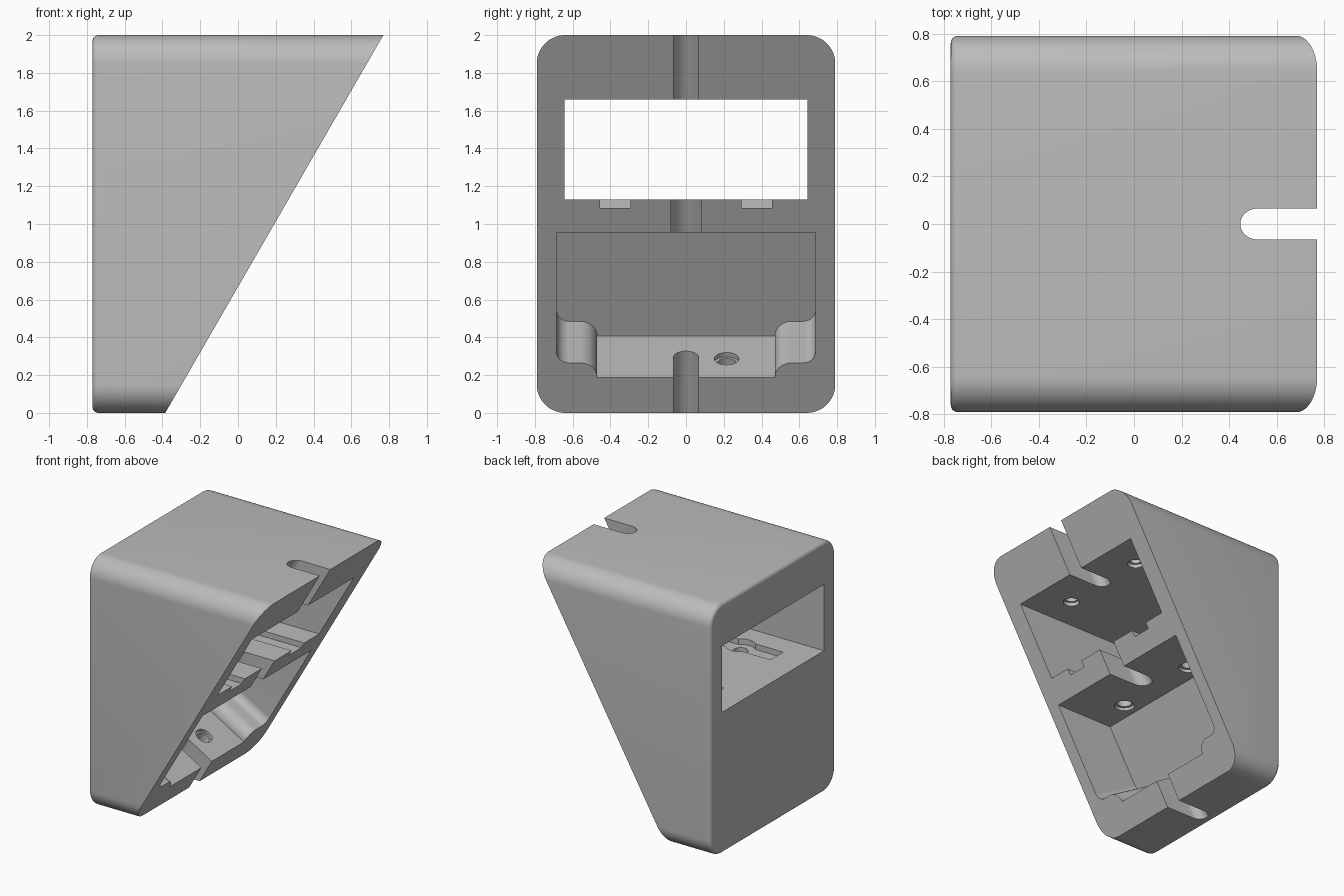
import bpy, bmesh
from math import sin, cos, pi, radians
from mathutils import Matrix, Vector

old = bpy.data.objects.get("Cube")
if old:
    bpy.data.objects.remove(old, do_unlink=True)

grey = bpy.data.materials.new("plain_grey")
grey.use_nodes = True
colour = (0.5, 0.5, 0.5, 1)
grey.diffuse_color = colour
grey.node_tree.nodes["Principled BSDF"].inputs["Base Color"].default_value = colour

# Sloped face: foot of the slope, direction up it, direction into the body
FOOT = Vector((-0.385, 0, 0))
UP = Vector((0.5, 0, cos(radians(30))))
INTO = Vector((-UP.z, 0, UP.x))
SIDE = Vector((0, 1, 0))


def frame(a, b, c, origin):
    m = Matrix((a, b, c)).transposed().to_4x4()
    m.translation = origin
    return m


ALONG = frame(SIDE, INTO, UP, FOOT)      # extrudes up the slope
INWARD = frame(SIDE, UP, -INTO, FOOT)    # extrudes square to the slope
UPRIGHT = Matrix.Identity(4)


def arc(cx, cy, r, start, end, n=12):
    angles = [radians(start + (end - start) * i / n) for i in range(n + 1)]
    return [(cx + r * cos(a), cy + r * sin(a)) for a in angles]


def circle(cx, cy, r):
    return arc(cx, cy, r, 0, 360, 32)[:-1]


def finish(bm, name):
    bmesh.ops.recalc_face_normals(bm, faces=bm.faces)
    mesh = bpy.data.meshes.new(name)
    bm.to_mesh(mesh)
    bm.free()
    obj = bpy.data.objects.new(name, mesh)
    bpy.context.collection.objects.link(obj)
    mesh.materials.append(grey)
    return obj


def slice_off(bm, point, normal):
    cut = bmesh.ops.bisect_plane(bm, geom=bm.verts[:] + bm.edges[:] + bm.faces[:],
                                 plane_co=point, plane_no=normal, clear_outer=True)
    edges = [e for e in cut["geom_cut"] if isinstance(e, bmesh.types.BMEdge)]
    bmesh.ops.contextual_create(bm, geom=edges)


def prism(profile, low, high, matrix):
    bm = bmesh.new()
    face = bm.faces.new([bm.verts.new((x, y, low)) for x, y in profile])
    new = bmesh.ops.extrude_face_region(bm, geom=[face])["geom"]
    verts = [v for v in new if isinstance(v, bmesh.types.BMVert)]
    bmesh.ops.translate(bm, verts=verts, vec=(0, 0, high - low))
    bm.transform(matrix)
    return bm


def box(x0, x1, y0, y1):
    return [(x0, y0), (x1, y0), (x1, y1), (x0, y1)]


# Wedge body: rounded long edges, softened back rim, sloped front
bm = prism(box(-0.77, 1, -0.79, 0.79), 0, 2, UPRIGHT)
long_edges = [e for e in bm.edges if abs((e.verts[0].co - e.verts[1].co).x) > 1]
bmesh.ops.bevel(bm, geom=long_edges, offset=0.15, segments=12, profile=0.5, affect="EDGES")
rim = [e for e in bm.edges if all(v.co.x < -0.769 for v in e.verts)]
bmesh.ops.bevel(bm, geom=rim, offset=0.03, segments=5, profile=0.5, affect="EDGES")
slice_off(bm, FOOT, -INTO)
body = finish(bm, "wedge_body")


def carve(bm, name):
    cutter = finish(bm, name)
    cutter.hide_render = True
    mod = body.modifiers.new(name, "BOOLEAN")
    mod.operation = "DIFFERENCE"
    mod.solver = "EXACT"
    mod.object = cutter
    bpy.context.view_layer.objects.active = body
    bpy.ops.object.modifier_apply(modifier=name)
    bpy.data.objects.remove(cutter, do_unlink=True)


# Upper window straight through
carve(prism(box(-1, 1.2, -0.643, 0.643), 1.13, 1.66, UPRIGHT), "window")

# Lower pocket, square to the slope, with stepped corners and a level ceiling
half = [(0.685, 1.3)] + arc(0.62, 0.371, 0.065, 0, -90) + arc(0.56, 0.216, 0.09, 90, 180)
pocket = prism(half + [(-x, y) for x, y in reversed(half)], -0.44, 0.1, INWARD)
slice_off(pocket, (0, 0, 0.955), (0, 0, 1))
carve(pocket, "pocket")


# Cable slots running parallel to the slope
def slot(r, low, high):
    profile = [(r, -0.1)] + arc(0, 0.28 - r, r, 0, 180, 20) + [(-r, -0.1)]
    carve(prism(profile, low, high, ALONG), "slot")


slot(0.066, -0.5, 0.65)
slot(0.08, 0.93, 1.35)
slot(0.066, 1.7, 2.7)

for s in (-1, 1):
    y = 0.375 * s
    # Shelf channel with a round seat and a through hole
    carve(prism(box(-0.54, 0.5, y - 0.08, y + 0.08), 1.085, 1.3, UPRIGHT), "channel")
    carve(prism(circle(-0.22, y, 0.11), 1.085, 1.3, UPRIGHT), "seat")
    carve(prism(circle(-0.22, y, 0.055), 0.8, 1.3, UPRIGHT), "shelf_hole")
    carve(prism(circle(-0.22, y, 0.075), 0.8, 0.98, UPRIGHT), "shelf_recess")
    # Blind holes in the window ceiling
    carve(prism(circle(0.3, y, 0.06), 1.5, 1.69, UPRIGHT), "ceiling_recess")
    carve(prism(circle(0.3, y, 0.045), 1.5, 1.82, UPRIGHT), "ceiling_hole")
    # Blind holes in the pocket floor
    carve(prism(circle(0.215 * s, 0.2, 0.065), 0.19, 0.4, ALONG), "floor_recess")
    carve(prism(circle(0.215 * s, 0.2, 0.05), 0.06, 0.4, ALONG), "floor_hole")

bpy.ops.object.select_all(action="DESELECT")
body.select_set(True)
bpy.context.view_layer.objects.active = body
bpy.ops.object.shade_smooth_by_angle(angle=radians(30))
